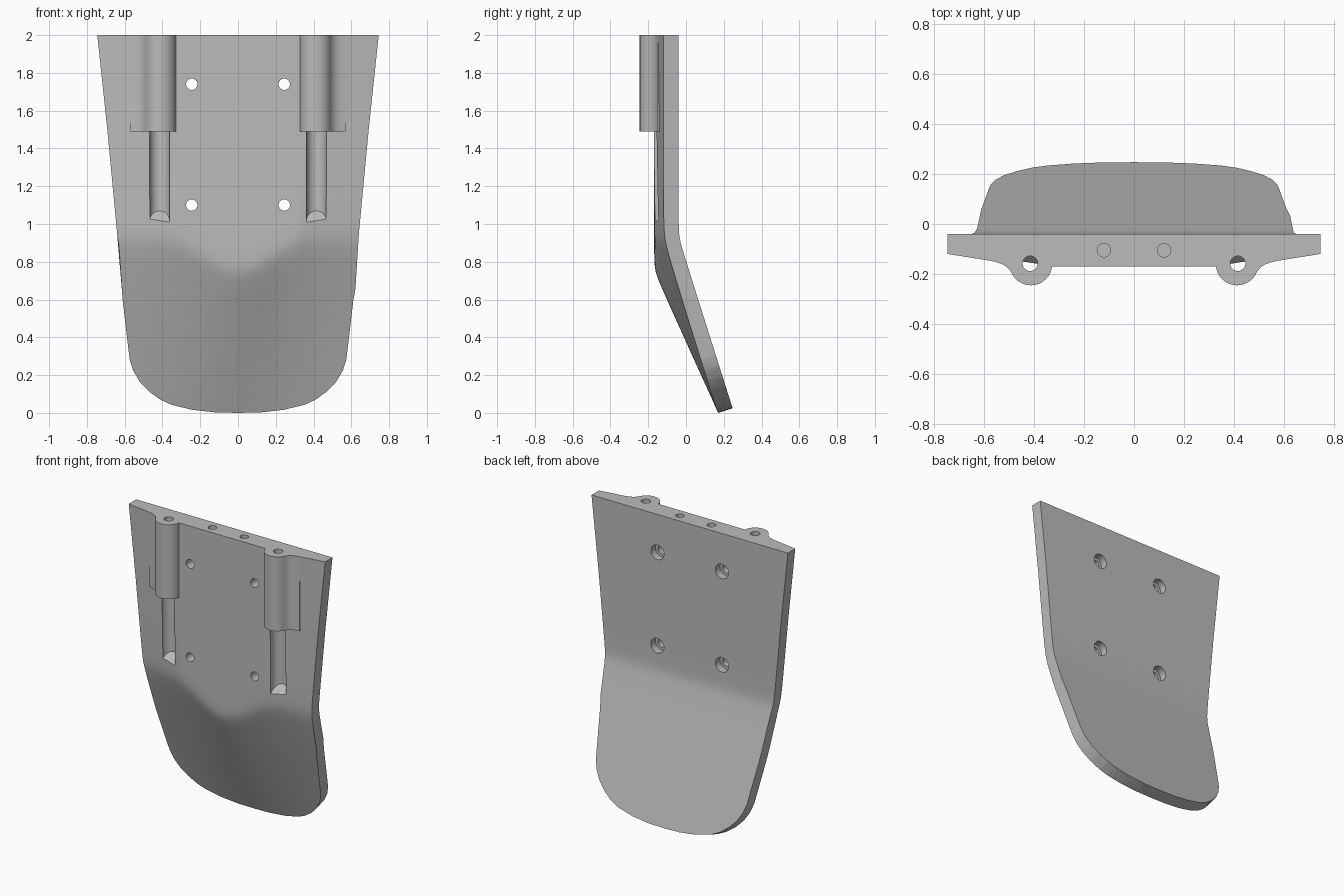
import bpy, bmesh, math
from mathutils import Matrix, Vector

cube = bpy.data.objects.get("Cube")
if cube:
    bpy.data.objects.remove(cube)

grey = bpy.data.materials.new("plain grey")
grey.use_nodes = True
colour = (0.5, 0.5, 0.5, 1)
grey.diffuse_color = colour
grey.node_tree.nodes["Principled BSDF"].inputs["Base Color"].default_value = colour


def make(name, bm):
    bmesh.ops.recalc_face_normals(bm, faces=bm.faces)
    mesh = bpy.data.meshes.new(name)
    bm.to_mesh(mesh)
    bm.free()
    mesh.materials.append(grey)
    ob = bpy.data.objects.new(name, mesh)
    bpy.context.collection.objects.link(ob)
    return ob


def prism(name, near, far):
    """Closed solid between two matching loops of points."""
    bm = bmesh.new()
    a = [bm.verts.new(p) for p in near]
    b = [bm.verts.new(p) for p in far]
    bm.faces.new(a)
    bm.faces.new(b)
    for i in range(len(a)):
        j = (i + 1) % len(a)
        bm.faces.new((a[i], a[j], b[j], b[i]))
    return make(name, bm)


def cylinder(name, radius, start, end, sides=40):
    start, end = Vector(start), Vector(end)
    axis = end - start
    bm = bmesh.new()
    turn = axis.to_track_quat('Z', 'Y').to_matrix().to_4x4()
    bmesh.ops.create_cone(bm, cap_ends=True, segments=sides, radius1=radius,
                          radius2=radius, depth=axis.length,
                          matrix=Matrix.Translation((start + end) / 2) @ turn)
    return make(name, bm)


def combine(target, tool, operation):
    mod = target.modifiers.new(operation, 'BOOLEAN')
    mod.operation = operation
    mod.solver = 'EXACT'
    mod.object = tool
    bpy.context.view_layer.objects.active = target
    bpy.ops.object.modifier_apply(modifier=mod.name)
    bpy.data.objects.remove(tool)


# Surface rules for the bent plate
def smooth_max(a, b, k):
    return (a + b + math.sqrt((a - b) ** 2 + k * k)) / 2


def half_width(z):
    return 0.545 + 0.1 * z


def crown(x, z):
    return max(-0.17, -0.12 - 0.159 * (half_width(z) - abs(x)))


def front_y(x, z):
    t = min(abs(x) / 0.4, 1)
    bend = 0.75 + 0.17 * t * t * (3 - 2 * t)
    slope = (0.17 - crown(x, 0.92)) / bend
    return smooth_max(crown(x, z), 0.17 - slope * z, 0.018)


def back_y(x, z):
    return smooth_max(-0.04, 0.245 - 0.317 * (z - 0.03), 0.012)


# Plate blank: two curved skins joined round the rim
NX, NZ = 64, 90
bm = bmesh.new()
skins = []
for rule in (front_y, back_y):
    grid = []
    for i in range(NZ + 1):
        z = -0.15 + 2.3 * i / NZ
        xs = [-0.85 + 1.7 * j / NX for j in range(NX + 1)]
        grid.append([bm.verts.new((x, rule(x, z), z)) for x in xs])
    for i in range(NZ):
        for j in range(NX):
            bm.faces.new((grid[i][j], grid[i][j + 1], grid[i + 1][j + 1], grid[i + 1][j]))
    rim = grid[0] + [r[-1] for r in grid[1:]] + grid[-1][-2::-1] + [r[0] for r in grid[-2:0:-1]]
    skins.append(rim)
for i in range(len(skins[0])):
    j = (i + 1) % len(skins[0])
    bm.faces.new((skins[0][i], skins[0][j], skins[1][j], skins[1][i]))
plate = make("mounting_plate", bm)

# Lengthwise grooves with sloping ends
for side in (-1, 1):
    groove = cylinder("groove_cutter", 0.053, (side * 0.415, -0.158, 1.0), (side * 0.415, -0.158, 1.5), 48)
    for v in groove.data.vertices:
        if v.co.z < 1.2:
            v.co.z = 1.012 + 1.05 * (v.co.y + 0.16)
    combine(plate, groove, 'DIFFERENCE')

# Rounded bosses, filleted on the outer side
for side in (-1, 1):
    arc = [math.radians(180 + 155 * i / 24) for i in range(25)]
    section = [(0.327, -0.08)]
    section += [(0.412 + 0.085 * math.cos(a), -0.16 + 0.085 * math.sin(a)) for a in arc]
    section += [(0.497, -0.183), (0.509, -0.171), (0.525, -0.161), (0.545, -0.154), (0.57, -0.148), (0.57, -0.08)]
    boss = prism("boss", [(side * x, y, 1.49) for x, y in section],
                 [(side * x, y, 2.1) for x, y in section])
    combine(plate, boss, 'UNION')

# Trim to the tapered outline with rounded lower corners
half = [(0.0, 0.0), (0.12, 0.003), (0.24, 0.018), (0.35, 0.047), (0.41, 0.077),
        (0.47, 0.125), (0.52, 0.182), (0.555, 0.247), (0.573, 0.31), (0.58, 0.37),
        (0.61, 0.65), (0.64, 0.95), (0.692, 1.5), (0.745, 2.0)]
outline = half + [(-x, z) for x, z in half[:0:-1]]


def sheared(y):
    return [(x, y, z + (0.317 * (y - 0.17) if z < 0.9 else 0)) for x, z in outline]


combine(plate, prism("outline_cutter", sheared(-0.4), sheared(0.5)), 'INTERSECT')

# Bores, blind top holes and counterbored screw holes
for side in (-1, 1):
    x = side * 0.415
    combine(plate, cylinder("bore", 0.03, (x, -0.158, 1.45), (x, -0.158, 2.2)), 'DIFFERENCE')
    x = side * 0.12
    combine(plate, cylinder("top_hole", 0.027, (x, -0.105, 1.7), (x, -0.105, 2.2)), 'DIFFERENCE')
    for z in (1.1, 1.74):
        x = side * 0.245
        combine(plate, cylinder("screw_hole", 0.03, (x, -0.3, z), (x, 0.1, z)), 'DIFFERENCE')
        combine(plate, cylinder("counterbore", 0.05, (x, -0.09, z), (x, 0.1, z)), 'DIFFERENCE')

bpy.ops.object.select_all(action='DESELECT')
plate.select_set(True)
bpy.context.view_layer.objects.active = plate
bpy.ops.object.shade_smooth_by_angle(angle=math.radians(25))
